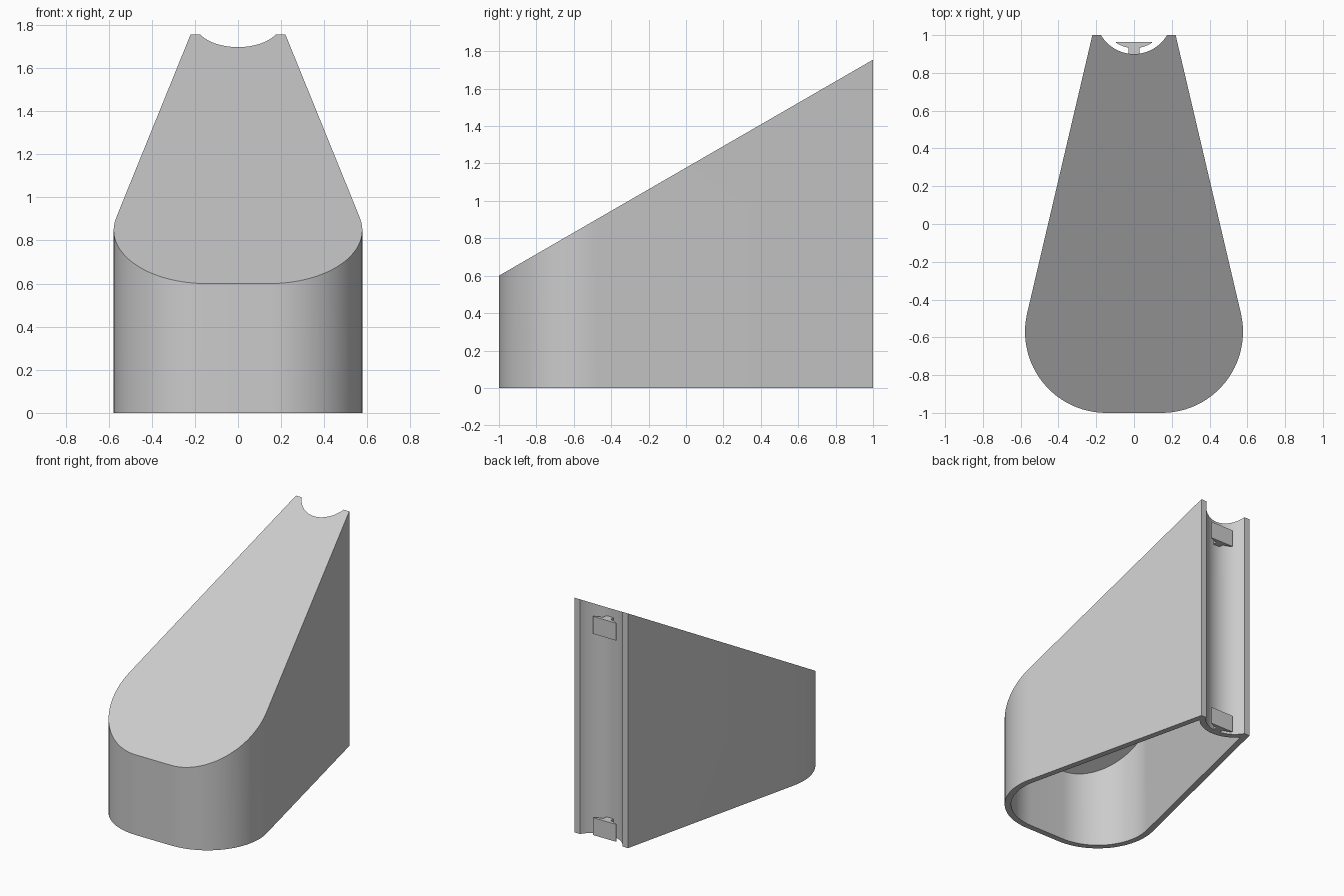
import bpy, bmesh, math

cube = bpy.data.objects.get("Cube")
if cube:
    bpy.data.objects.remove(cube, do_unlink=True)

grey = bpy.data.materials.new("light_grey")
grey.use_nodes = True
COLOUR = (0.6, 0.6, 0.6, 1)
grey.diffuse_color = COLOUR
grey.node_tree.nodes["Principled BSDF"].inputs["Base Color"].default_value = COLOUR

# Plan dimensions
CORNER_X, CORNER_Y, CORNER_R = 0.147, -0.57, 0.43   # rounded front corners
TAPER = math.radians(13.2)                          # side wall lean in plan
NOTCH_Y, NOTCH_R = 1.103, 0.203                     # round channel at the back
WALL, ROOF = 0.045, 0.075


def finish(bm, name):
    bmesh.ops.recalc_face_normals(bm, faces=bm.faces)
    mesh = bpy.data.meshes.new(name)
    bm.to_mesh(mesh)
    bm.free()
    mesh.materials.append(grey)
    obj = bpy.data.objects.new(name, mesh)
    bpy.context.collection.objects.link(obj)
    bpy.ops.object.select_all(action="DESELECT")
    obj.select_set(True)
    bpy.context.view_layer.objects.active = obj
    bpy.ops.object.shade_smooth_by_angle(angle=math.radians(30))
    return obj


def outline(inset, side_y, notch_end_y, steps=24):
    """Closed plan outline, inset from the outer wall."""
    r, notch_r = CORNER_R - inset, NOTCH_R + inset
    half = []
    for i in range(steps + 1):
        a = -math.pi / 2 + (TAPER + math.pi / 2) * i / steps
        half.append((CORNER_X + r * math.cos(a), CORNER_Y + r * math.sin(a)))
    side_x = CORNER_X + (r - math.sin(TAPER) * (side_y - CORNER_Y)) / math.cos(TAPER)
    half.append((side_x, side_y))
    sweep = math.acos((NOTCH_Y - notch_end_y) / notch_r)
    for i in range(steps):
        a = sweep * (1 - i / steps)
        half.append((notch_r * math.sin(a), NOTCH_Y - notch_r * math.cos(a)))
    middle = [(0, NOTCH_Y - notch_r)]
    return half + middle + [(-x, y) for x, y in reversed(half)]


def roof_z(y):
    return 1.1775 + 0.5775 * y


# Hollow wedge body, open underneath
bm = bmesh.new()


def add_skin(points, drop):
    low = [bm.verts.new((x, y, 0)) for x, y in points]
    high = [bm.verts.new((x, y, roof_z(y) - drop)) for x, y in points]
    bridge(low, high)
    bm.faces.new(high)
    return low


def bridge(a, b):
    for i in range(len(a)):
        j = (i + 1) % len(a)
        bm.faces.new((a[i], a[j], b[j], b[i]))


outer_rim = add_skin(outline(0, 1.0, 1.0), 0)
inner_rim = add_skin(outline(WALL, 0.92, 0.942), ROOF)
bridge(outer_rim, inner_rim)
finish(bm, "hollow_wedge_body")


# T-shaped clips inside the back channel
def add_clip(name, bottom, height=0.13, half_width=0.095, stem=0.03, steps=8):
    arc_r = 0.172
    half = [(stem, 0.896)]
    for i in range(steps + 1):
        x = stem + (half_width - stem) * i / steps
        half.append((x, NOTCH_Y - math.sqrt(arc_r ** 2 - x ** 2)))
    half.append((half_width, 0.963))
    points = half + [(-x, y) for x, y in reversed(half)]
    bm = bmesh.new()
    face = bm.faces.new([bm.verts.new((x, y, bottom)) for x, y in points])
    top = bmesh.ops.extrude_face_region(bm, geom=[face])["geom"]
    moved = [v for v in top if isinstance(v, bmesh.types.BMVert)]
    bmesh.ops.translate(bm, verts=moved, vec=(0, 0, height))
    finish(bm, name)


add_clip("lower_clip", 0.0)
add_clip("upper_clip", 1.505)
